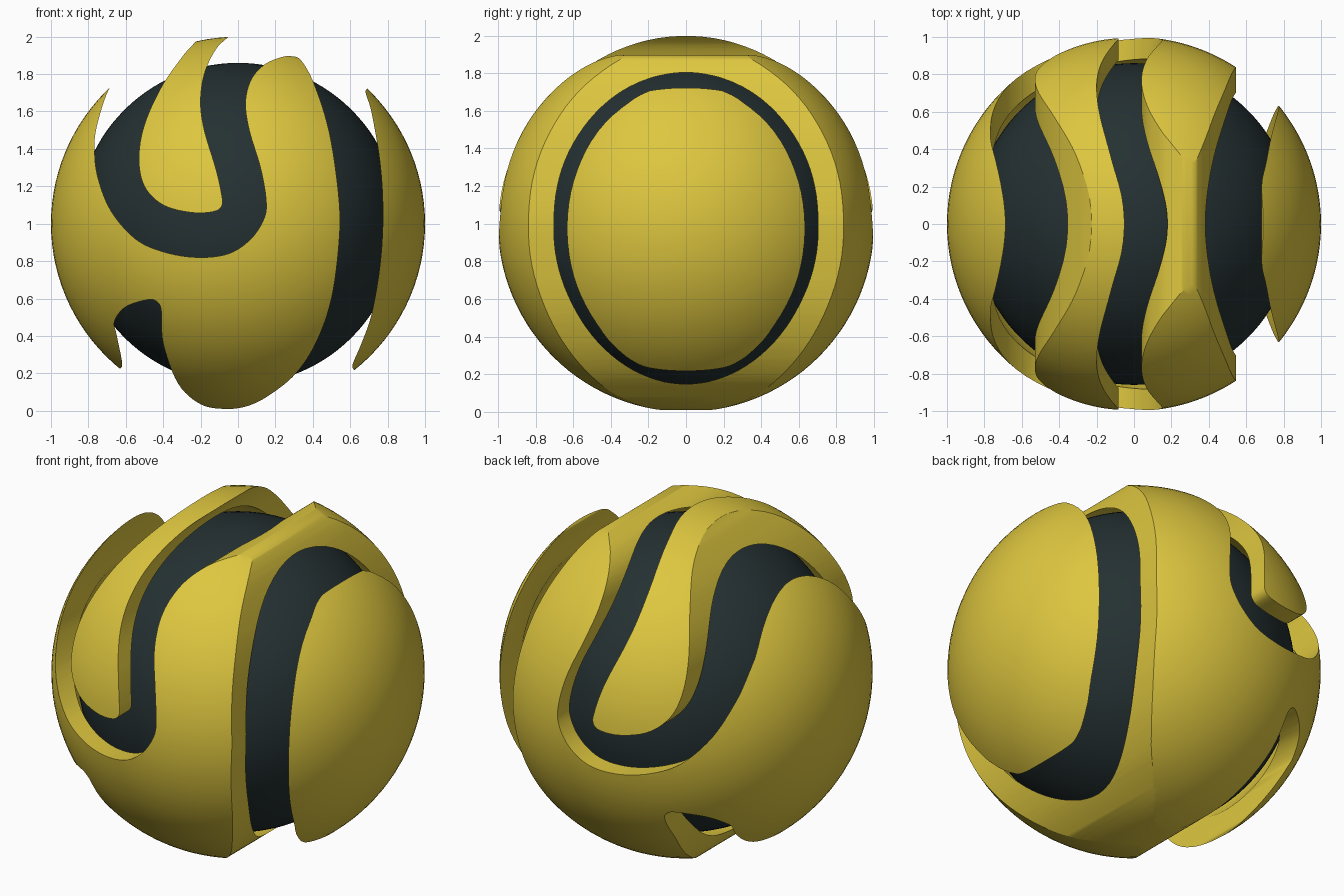
import bpy, bmesh, math
from mathutils import Vector, Matrix

cube = bpy.data.objects.get("Cube")
if cube:
    bpy.data.objects.remove(cube, do_unlink=True)

CENTRE = Vector((0, 0, 1))


def material(name, rgb):
    m = bpy.data.materials.new(name)
    m.use_nodes = True
    m.diffuse_color = (*rgb, 1)
    bsdf = m.node_tree.nodes["Principled BSDF"]
    bsdf.inputs["Base Color"].default_value = (*rgb, 1)
    bsdf.inputs["Roughness"].default_value = 0.6
    return m


def add_object(name, bm, mat):
    mesh = bpy.data.meshes.new(name)
    bm.to_mesh(mesh)
    bm.free()
    mesh.materials.append(mat)
    ob = bpy.data.objects.new(name, mesh)
    bpy.context.collection.objects.link(ob)
    return ob


def add_sphere(bm, radius, flip=False):
    made = bmesh.ops.create_uvsphere(bm, u_segments=112, v_segments=56, radius=radius,
                                     matrix=Matrix.Translation(CENTRE))
    if flip:
        faces = list({f for v in made["verts"] for f in v.link_faces})
        bmesh.ops.reverse_faces(bm, faces=faces)


def smooth_path(points, steps=6):
    """Catmull-Rom curve through the given (x, z) points."""
    p = [Vector(q) for q in points]
    p = [p[0] * 2 - p[1]] + p + [p[-1] * 2 - p[-2]]
    out = []
    for a, b, c, d in zip(p, p[1:], p[2:], p[3:]):
        for i in range(steps):
            t = i / steps
            out.append(0.5 * (2 * b + (c - a) * t + (2 * a - 5 * b + 4 * c - d) * t * t
                              + (3 * b - a - 3 * c + d) * t ** 3))
    return out + [p[-2]]


def prism(name, outline, mat):
    """Extrude an (x, z) outline from front to back."""
    bm = bmesh.new()
    face = bm.faces.new([bm.verts.new((q[0], -1.3, q[1])) for q in outline])
    made = bmesh.ops.extrude_face_region(bm, geom=[face])
    moved = [v for v in made["geom"] if isinstance(v, bmesh.types.BMVert)]
    bmesh.ops.translate(bm, verts=moved, vec=(0, 2.6, 0))
    bmesh.ops.recalc_face_normals(bm, faces=bm.faces)
    return add_object(name, bm, mat)


def smooth(ob):
    bpy.ops.object.select_all(action='DESELECT')
    ob.select_set(True)
    bpy.context.view_layer.objects.active = ob
    bpy.ops.object.shade_smooth_by_angle(angle=math.radians(30))


def shell_part(name, outline, mat):
    """Piece of the hollow ball that lies inside the outline."""
    bm = bmesh.new()
    add_sphere(bm, 1.0)
    add_sphere(bm, 0.89, flip=True)
    ob = add_object(name, bm, mat)
    cutter = prism(name + "_cutter", outline, mat)
    cutter.hide_render = True
    mod = ob.modifiers.new("outline", 'BOOLEAN')
    mod.operation, mod.solver, mod.object = 'INTERSECT', 'EXACT', cutter
    bpy.context.view_layer.update()
    cut = bpy.data.meshes.new_from_object(ob.evaluated_get(bpy.context.evaluated_depsgraph_get()))
    ob.modifiers.clear()
    ob.data = cut
    bpy.data.objects.remove(cutter, do_unlink=True)
    smooth(ob)


yellow = material("mustard yellow", (0.73, 0.57, 0.05))
dark = material("dark slate", (0.018, 0.030, 0.032))

# Inner ball
bm = bmesh.new()
add_sphere(bm, 0.86)
smooth(add_object("inner_core", bm, dark))

# Main shell: winding groove edge, right edge, bottom and small notch
body = smooth_path([
    (-.60, 1.87), (-.695, 1.71), (-.755, 1.52), (-.767, 1.40), (-.75, 1.25), (-.68, 1.07),
    (-.55, .92), (-.4, .85), (-.22, .82), (-.05, .84), (.07, .92), (.14, 1.03), (.15, 1.13),
    (.12, 1.3), (.06, 1.5), (.04, 1.65), (.07, 1.77), (.14, 1.85), (.23, 1.89), (.29, 1.895),
    (.34, 1.87), (.41, 1.74), (.49, 1.48), (.54, 1.13), (.54, .9), (.5, .6), (.42, .37),
    (.31, .2), (.17, .085), (.05, .025), (-.07, .01), (-.2, .035), (-.32, .145), (-.4, .36),
    (-.41, .53), (-.43, .58), (-.48, .594), (-.6, .556), (-.66, .48), (-.65, .41), (-.62, .26),
    (-.63, .225), (-.66, .19)])
shell_part("shell_body", body + [(-1.3, .1), (-1.3, 1.9)], yellow)

# Hanging tongue inside the winding groove
tongue = smooth_path([
    (-.17, 2.04), (-.23, 1.97), (-.3, 1.89), (-.41, 1.73), (-.5, 1.53), (-.53, 1.35),
    (-.5, 1.2), (-.4, 1.1), (-.25, 1.06), (-.13, 1.065), (-.085, 1.1), (-.09, 1.17),
    (-.12, 1.3), (-.18, 1.5), (-.2, 1.65), (-.18, 1.8), (-.12, 1.93), (-.05, 2.0), (.02, 2.06)])
shell_part("shell_tongue", tongue, yellow)

# Side cap
cap = smooth_path([
    (.72, 1.75), (.685, 1.715), (.685, 1.69), (.715, 1.59), (.76, 1.32), (.775, 1.05),
    (.76, .785), (.715, .52), (.66, .36), (.62, .267), (.613, .23), (.65, .19)])
shell_part("left_side_cap", cap + [(1.3, .15), (1.3, 1.8)], yellow)
